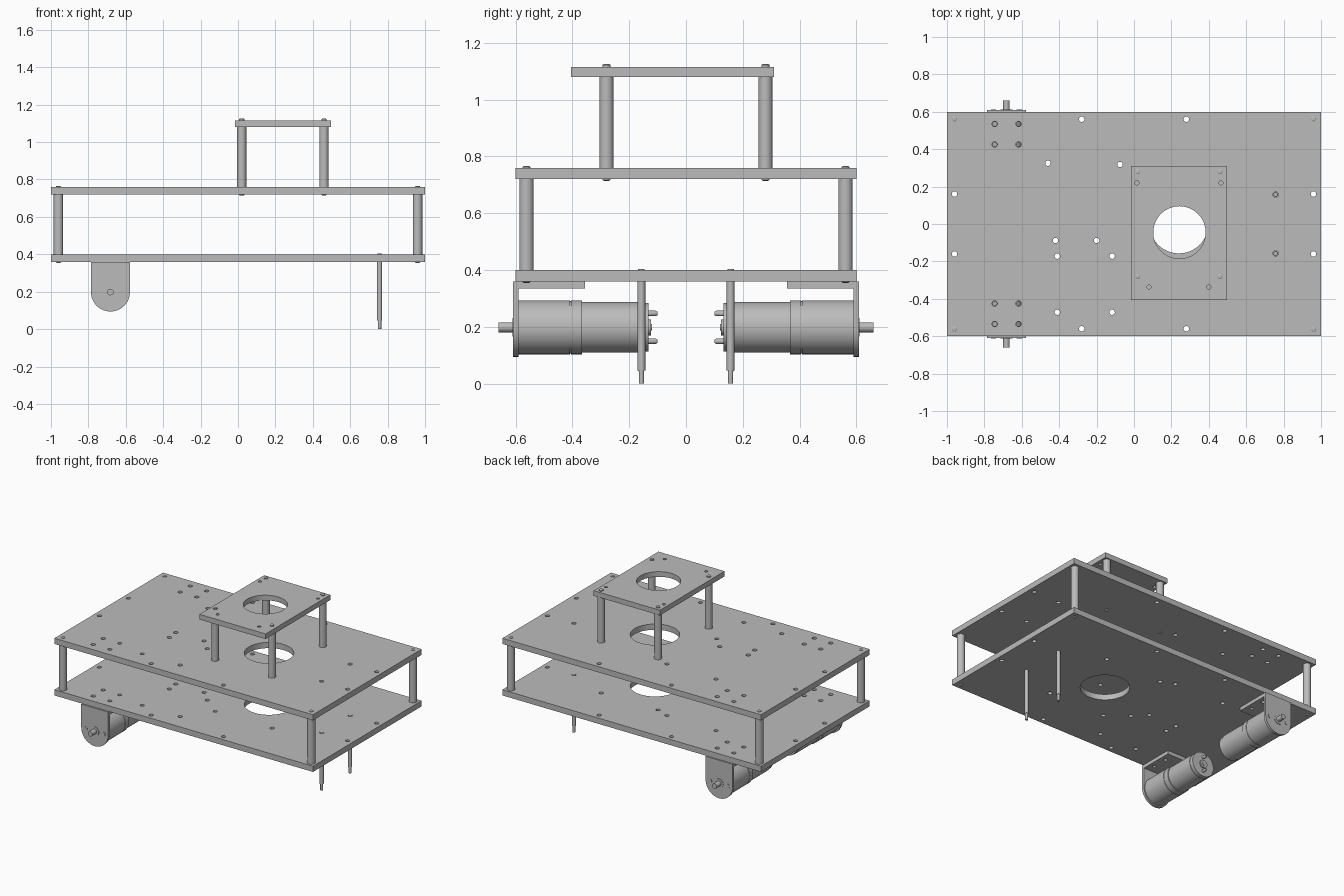
import bpy, bmesh, math
from mathutils import Matrix, Vector

if "Cube" in bpy.data.objects:
    bpy.data.objects.remove(bpy.data.objects["Cube"])

grey = bpy.data.materials.new("plain_grey")
grey.diffuse_color = (0.5, 0.5, 0.5, 1)
grey.use_nodes = True
grey.node_tree.nodes["Principled BSDF"].inputs["Base Color"].default_value = grey.diffuse_color


def finish(name, bm, matrix=None):
    bmesh.ops.remove_doubles(bm, verts=bm.verts, dist=1e-5)
    if matrix is not None:
        bm.transform(matrix)
    bmesh.ops.recalc_face_normals(bm, faces=bm.faces)
    mesh = bpy.data.meshes.new(name)
    bm.to_mesh(mesh)
    bm.free()
    mesh.materials.clear()
    mesh.materials.append(grey)
    mesh.shade_smooth()
    mesh.set_sharp_from_angle(angle=math.radians(30))
    obj = bpy.data.objects.new(name, mesh)
    bpy.context.collection.objects.link(obj)
    return obj


def circle(x, y, r, n=20):
    return [(x + r * math.cos(2 * math.pi * i / n), y + r * math.sin(2 * math.pi * i / n)) for i in range(n)]


def rect(x0, x1, y0, y1):
    return [(x0, y0), (x1, y0), (x1, y1), (x0, y1)]


def sheet(name, loops, thickness, matrix):
    """Flat sheet centred on its local z = 0; the first loop is the outline, the rest are holes."""
    cu = bpy.data.curves.new(name + "_profile", 'CURVE')
    cu.dimensions = '2D'
    cu.fill_mode = 'BOTH'
    cu.extrude = thickness / 2
    for loop in loops:
        sp = cu.splines.new('POLY')
        sp.points.add(len(loop) - 1)
        for p, (x, y) in zip(sp.points, loop):
            p.co = (x, y, 0, 1)
        sp.use_cyclic_u = True
    tmp = bpy.data.objects.new(name + "_profile", cu)
    bpy.context.collection.objects.link(tmp)
    bpy.context.view_layer.update()
    me = bpy.data.meshes.new_from_object(tmp.evaluated_get(bpy.context.evaluated_depsgraph_get()))
    bm = bmesh.new()
    bm.from_mesh(me)
    bpy.data.objects.remove(tmp)
    bpy.data.curves.remove(cu)
    bpy.data.meshes.remove(me)
    return finish(name, bm, matrix)


def lathe(name, profile, origin, axis=(0, 0, 1), n=24):
    """Turned part: profile is (distance along axis, radius)."""
    bm = bmesh.new()
    rings = [[bm.verts.new((x, y, t)) for x, y in circle(0, 0, r, n)] for t, r in profile]
    for a, b in zip(rings, rings[1:]):
        for i in range(n):
            j = (i + 1) % n
            bm.faces.new((a[i], a[j], b[j], b[i]))
    bm.faces.new(rings[0])
    bm.faces.new(rings[-1])
    rot = Vector((0, 0, 1)).rotation_difference(Vector(axis)).to_matrix().to_4x4()
    return finish(name, bm, Matrix.Translation(origin) @ rot)


def at_z(z):
    return Matrix.Translation((0, 0, z))


# hole positions shared by both decks
MX, MZ = -0.682, 0.198
motor_holes = [(x, s * y) for s in (-1, 1) for x in (-0.745, -0.617) for y in (0.425, 0.535)]
mount_holes = [(-0.46, 0.325), (-0.075, 0.318), (-0.42, -0.088), (-0.2, -0.088),
               (-0.41, -0.172), (-0.117, -0.172), (-0.41, -0.472), (-0.117, -0.472)]
edge_holes = [(sx * x, sy * y) for sx in (-1, 1) for sy in (-1, 1)
              for x, y in ((0.96, 0.16), (0.28, 0.56))]
post_holes = [(0.757, 0.157), (0.757, -0.157)]
tower_posts = [(x, y) for x in (0.02, 0.46) for y in (-0.28, 0.28)]
deck_holes = motor_holes + mount_holes + edge_holes + post_holes + tower_posts

# two large decks
for name, z in (("lower_deck", 0.38), ("upper_deck", 0.74)):
    sheet(name, [rect(-1, 1, -0.6, 0.6), circle(0.24, 0, 0.157, 64)]
          + [circle(x, y, 0.0145) for x, y in deck_holes], 0.04, at_z(z))

# small raised platform
platform_holes = [(0.016, 0.22), (0.465, 0.22), (0.08, -0.337), (0.4, -0.337)]
sheet("top_platform", [rect(-0.015, 0.497, -0.405, 0.31), circle(0.243, -0.045, 0.14, 64)]
      + [circle(x, y, 0.011) for x, y in platform_holes], 0.036, at_z(1.098))


# standoffs with a threaded stud at each end
def standoff(name, x, y, z0, z1, r):
    lathe(name, [(z0 - 0.046, 0.009), (z0 - 0.043, 0.0135), (z0, 0.0135), (z0, r),
                 (z1, r), (z1, 0.0135), (z1 + 0.043, 0.0135), (z1 + 0.046, 0.009)], (x, y, 0))


for x in (-0.96, 0.96):
    for y in (-0.562, 0.562):
        standoff("deck_standoff", x, y, 0.4, 0.72, 0.0255)
for x, y in tower_posts:
    standoff("platform_standoff", x, y, 0.76, 1.08, 0.0245)

# two thin support legs
for x, y in post_holes:
    lathe("support_leg", [(0, 0.009), (0.045, 0.0095), (0.045, 0.0135), (0.36, 0.0135),
                          (0.36, 0.0115), (0.403, 0.0115)], (x, y, 0))

# motors with L-shaped brackets, one on each side
for s, side in ((-1, "front"), (1, "back")):
    # upright plate, rounded below
    w = 0.104
    tab = [(MX - w, 0.36)] + [(MX - w * math.cos(math.pi * i / 24), MZ - w * math.sin(math.pi * i / 24))
                              for i in range(25)] + [(MX + w, 0.36)]
    sheet(side + "_bracket_plate", [tab], 0.018,
          Matrix.Translation((0, s * 0.6, 0)) @ Matrix.Rotation(math.pi / 2, 4, 'X'))
    # flange under the deck
    ys = sorted((s * 0.355, s * 0.594))
    sheet(side + "_bracket_flange", [rect(MX - w, MX + w, *ys)]
          + [circle(x, y, 0.0115) for x, y in motor_holes if y * s > 0], 0.025, at_z(0.3475))
    # gearbox, motor can and end bush, running inwards
    inward = (0, -s, 0)
    lathe(side + "_gearbox", [(0, 0.095), (0.183, 0.095), (0.183, 0.092), (0.187, 0.092),
                              (0.187, 0.095), (0.225, 0.095)], (MX, s * 0.592, MZ), inward, 48)
    lathe(side + "_motor_can", [(0, 0.089), (0.212, 0.089), (0.212, 0.086), (0.238, 0.086)],
          (MX, s * 0.37, MZ), inward, 48)
    lathe(side + "_motor_bush", [(0, 0.028), (0.011, 0.028), (0.011, 0.012), (0.014, 0.012)],
          (MX, s * 0.134, MZ), inward)
    for dz in (-0.049, 0.049):
        lathe(side + "_terminal", [(0, 0.01), (0.026, 0.01), (0.034, 0.006)],
              (MX, s * 0.134, MZ + dz), inward, 12)
    # drive shaft and face screws, pointing outwards
    outward = (0, s, 0)
    lathe(side + "_drive_shaft", [(0, 0.033), (0.012, 0.033), (0.012, 0.0175), (0.06, 0.0175)],
          (MX, s * 0.6, MZ), outward)
    for dx in (-0.069, 0.069):
        lathe(side + "_face_screw", [(0, 0.014), (0.012, 0.014)], (MX + dx, s * 0.6, MZ), outward, 16)
